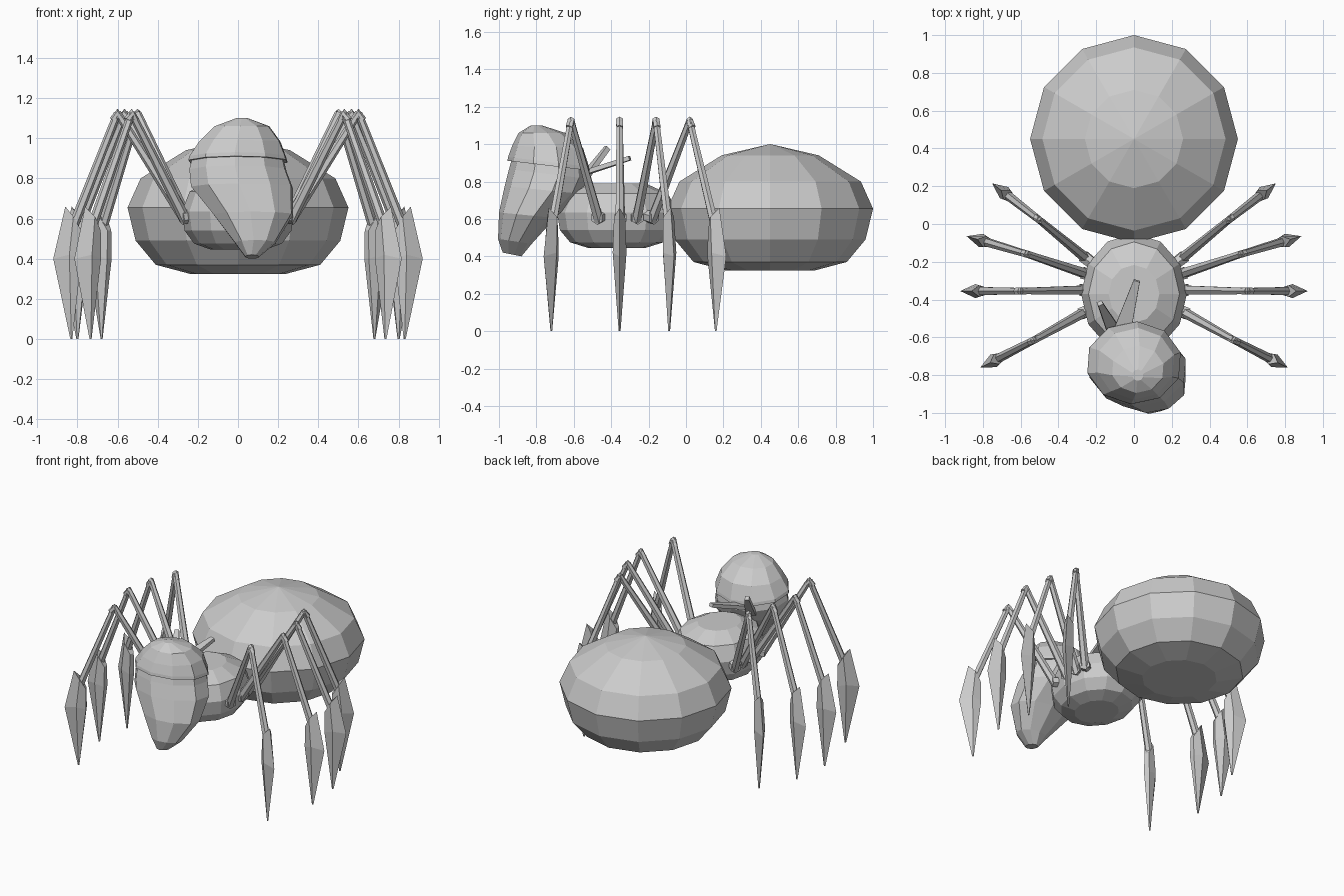
import bpy
from math import sin, cos, pi
from mathutils import Vector

if "Cube" in bpy.data.objects:
    bpy.data.objects.remove(bpy.data.objects["Cube"])


def make(name, verts, faces):
    me = bpy.data.meshes.new(name)
    me.from_pydata([tuple(v) for v in verts], [], faces)
    me.validate()
    me.update()
    ob = bpy.data.objects.new(name, me)
    bpy.context.collection.objects.link(ob)
    return ob


def skin(name, rings):
    # joins equal-sized vertex loops (listed counter-clockwise, going up) and caps both ends
    n = len(rings[0])
    verts = [v for r in rings for v in r]
    faces = [(k*n + i, k*n + (i+1) % n, (k+1)*n + (i+1) % n, (k+1)*n + i)
             for k in range(len(rings) - 1) for i in range(n)]
    faces += [tuple(reversed(range(n))), tuple(range(len(verts) - n, len(verts)))]
    return make(name, verts, faces)


def ellipse(cx, cy, z, rx, ry, n, tilt=0.0, turn=0.0):
    out = []
    for i in range(n):
        a = 2*pi*i/n + turn
        y = ry*sin(a)
        out.append((cx + rx*cos(a), cy + y, z + tilt*y))
    return out


def tube(name, pts, radii, n=6):
    pts = [Vector(p) for p in pts]
    rings = []
    for k, p in enumerate(pts):
        d = (pts[min(k+1, len(pts)-1)] - pts[max(k-1, 0)]).normalized()
        u = d.cross(Vector((0, 1, 0.01))).normalized()
        v = d.cross(u)
        rings.append([p + radii[k]*(cos(2*pi*i/n)*u + sin(2*pi*i/n)*v) for i in range(n)])
    return skin(name, rings)


# Abdomen: 12-sided squashed ball with a flat bottom
skin("abdomen", [ellipse(0, 0.45, z, r, r, 12) for r, z in
     [(.24, .325), (.41, .37), (.51, .49), (.55, .655), (.485, .80), (.26, .94), (.002, 1.0)]])

# Thorax
skin("thorax", [ellipse(0, -0.37, z, .28*r, .32*r, 12) for r, z in
     [(.48, .445), (.78, .475), (.95, .54), (1, .635), (.86, .735), (.48, .79)]])

# Head: face tapering to an off-centre chin
skin("head", [ellipse(cx, cy, z, rx, ry, 10, tilt, .25) for cx, cy, z, rx, ry, tilt in [
    (.07, -.93, .41, .035, .05, -.2),
    (.085, -.915, .48, .105, .09, -.15),
    (.075, -.85, .62, .205, .15, -.1),
    (.02, -.765, .755, .262, .205, -.1),
    (.0, -.735, .84, .25, .212, -.12),
    (.0, -.73, .90, .235, .20, -.13)]])

# Head cover with a slightly overhanging rim
skin("head_cover", [ellipse(cx, cy, z, rx, ry, 10, tilt, .25) for cx, cy, z, rx, ry, tilt in [
    (.0, -.735, .885, .255, .22, -.12),
    (.0, -.735, .905, .25, .217, -.12),
    (.01, -.74, .985, .208, .19, -.03),
    (.02, -.77, 1.06, .14, .125, .0),
    (.02, -.80, 1.10, .03, .03, .0)]])


# Cloth tails at the back of the head
def tail(name, a, b, wa, wb, t):
    a, b = Vector(a), Vector(b)
    d = (b - a).normalized()
    s = d.cross(Vector((0, 0, 1))).normalized()
    up = s.cross(d)
    skin(name, [[p + w*s - t*up, p + w*s + t*up, p - w*s + t*up, p - w*s - t*up]
                for p, w in ((a, wa), (b, wb))])


tail("cloth_tail_long", (-.06, -.56, .84), (.015, -.30, .925), .045, .017, .012)
tail("cloth_tail_short", (-.11, -.56, .80), (-.18, -.42, .98), .035, .014, .014)

# Legs: hip, knee and tip positions for one side, mirrored to the other
LEGS = [((.26, -.465), (.53, -.615), (.735, -.72)),
        ((.26, -.35), (.60, -.355), (.83, -.355)),
        ((.25, -.265), (.565, -.16), (.80, -.09)),
        ((.25, -.185), (.50, .02), (.68, .16))]

for i, (hip, knee, tip) in enumerate(LEGS, 1):
    h, k, t = (Vector((*p, 0)) for p in (hip, knee, tip))
    out = (t - k).normalized()
    side = Vector((-out.y, out.x, 0))
    Z = Vector((0, 0, 1))
    parts = [
        tube(f"hip_{i}", [h - out*.07 + Z*.62, h + out*.025 + Z*.605], [.032, .036]),
        tube(f"upper_leg_{i}", [h + Z*.59, k + Z*1.125], [.028, .019]),
        tube(f"knee_{i}", [k - out*.022 + Z*1.09, k + Z*1.125, k + out*.022 + Z*1.09],
             [.02, .022, .02]),
        tube(f"lower_leg_{i}", [k + Z*1.125, t - out*.005 + Z*.55], [.019, .025]),
    ]
    # blade foot: kite cross-section (outer, side, inner, side) narrowing to the tip
    rings = []
    for spec in [((.005, 0), (0, 0), (-.005, 0), .005),
                 ((.09, .40), (.01, .42), (-.05, .40), .037),
                 ((.03, .66), (-.01, .61), (-.05, .54), .03)]:
        (ro, zo), (rs, zs), (ri, zi), w = spec
        rings.append([t + out*ro + Z*zo, t + out*rs + side*w + Z*zs,
                      t + out*ri + side*w*.5 + Z*zi, t + out*ri - side*w*.5 + Z*zi,
                      t + out*rs - side*w + Z*zs])
    parts.append(skin(f"foot_blade_{i}", rings))
    for ob in parts:
        m = ob.modifiers.new("mirror", 'MIRROR')
        m.use_mirror_merge = False
